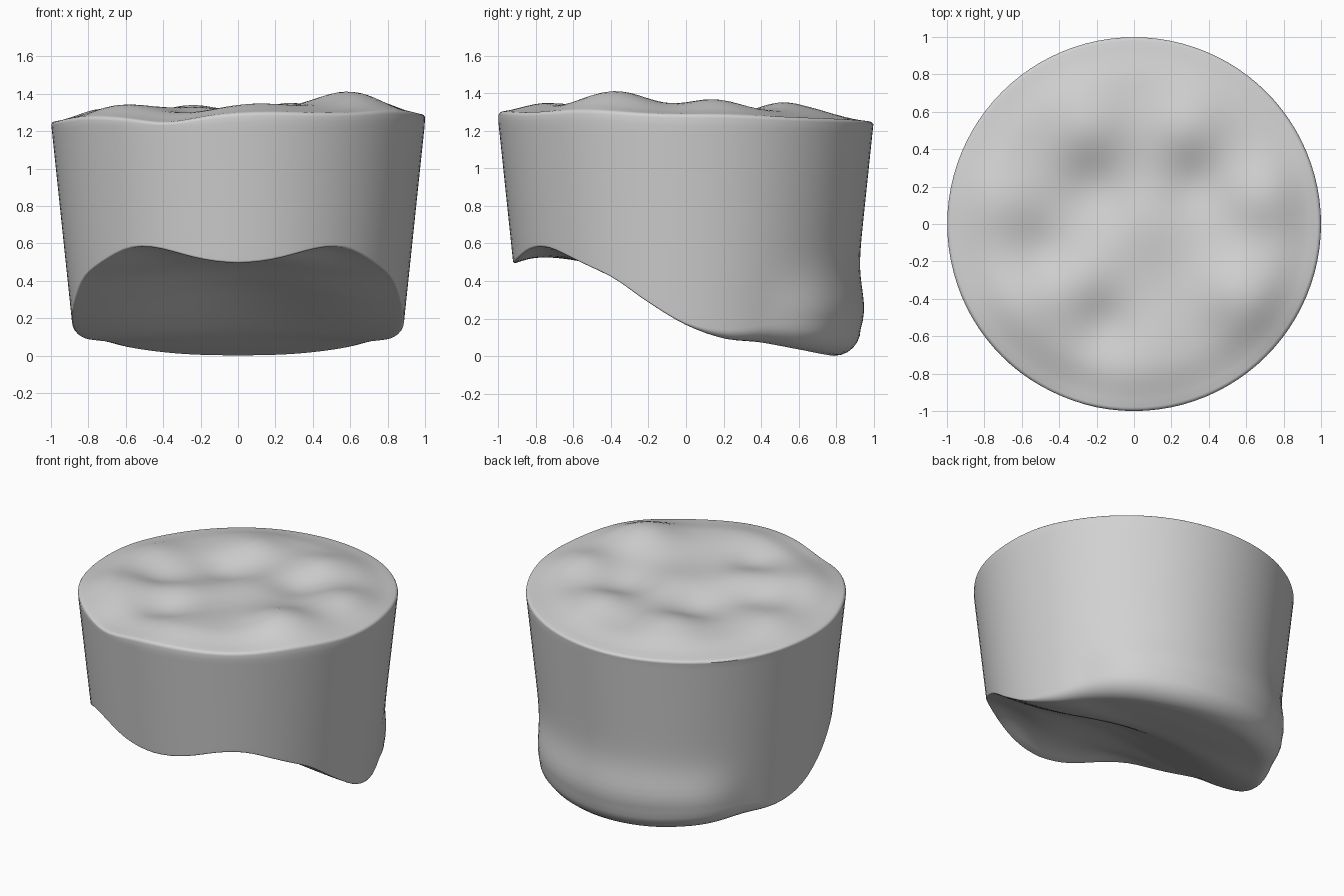
import bpy, bmesh
from math import sin, cos, pi, exp, hypot

if "Cube" in bpy.data.objects:
    bpy.data.objects.remove(bpy.data.objects["Cube"])

SIDES = 96

# Soft mounds and hollows of the upper face: x, y, height, spread
BUMPS = [(.58, -.37, .095, .24), (.68, .15, .06, .2), (.28, .52, .06, .2),
         (-.25, .53, .06, .22), (-.6, -.42, .05, .25), (.08, -.72, .035, .28),
         (-.7, .12, .04, .2), (.06, .03, .03, .25), (-.25, -.28, .03, .18),
         (-.2, .18, -.05, .2), (-.48, -.15, -.035, .17), (-.15, -.55, -.04, .16),
         (.32, .2, -.035, .18), (-.38, -.92, -.03, .2)]
# Underside height from front to back: y, z
UNDER = [(-1, .47), (-.8, .52), (-.6, .5), (-.4, .42), (-.2, .28), (0, .16),
         (.2, .09), (.4, .07), (.6, .035), (.8, .0), (1, .0)]


def smooth(a, b, v):
    t = max(0, min(1, (v - a) / (b - a)))
    return t * t * (3 - 2 * t)


def top_z(x, y):
    z = 1.297 + .02 * x - .02 * y - .03 * smooth(.75, 1, hypot(x, y))
    return z + sum(h * exp(-((x - u) ** 2 + (y - v) ** 2) / (s * s)) for u, v, h, s in BUMPS)


def catmull(y):
    i = max(0, min(len(UNDER) - 2, int((y + 1) / .2)))
    p = [UNDER[max(0, min(len(UNDER) - 1, i + k))][1] for k in (-1, 0, 1, 2)]
    t = (y - UNDER[i][0]) / .2
    return .5 * (2 * p[1] + (p[2] - p[0]) * t + (2 * p[0] - 5 * p[1] + 4 * p[2] - p[3]) * t ** 2
                 + (3 * p[1] - p[0] - 3 * p[2] + p[3]) * t ** 3)


def under_z(x, y):
    arches = .06 * exp(-((abs(x) - .5) / .27) ** 2) * smooth(-.45, -.75, y) * smooth(.5, .8, hypot(x, y))
    hollow = .13 * exp(-(x / .5) ** 2 - ((y + .08) / .33) ** 2)
    return max(0, catmull(y)) + arches + hollow


def wall_r(a, z):
    bulge = .055 * smooth(.45, .8, sin(a)) * exp(-((z - .22) / .19) ** 2)
    return 1 - .105 * max(0, 1.25 - z) + bulge


def section(a):
    """Points from the middle of the top, down the wall, to the middle of the underside."""
    c, s = cos(a), sin(a)
    pts = []
    for k in range(1, 25):                                   # upper face
        r = .98 * k / 24
        pts.append((r * c, r * s, top_z(r * c, r * s)))
    for k in range(1, 4):                                    # rounded upper rim
        t = k / 4 * pi / 2
        w = .98 + .02 * sin(t)
        pts.append((w * c, w * s, top_z(w * c, w * s) - .02 * (1 - cos(t))))
    edge = .012 + .13 * smooth(-.1, .9, s)                   # lower edge rounding
    r = wall_r(a, .25 if s > 0 else .4)
    for _ in range(4):
        base = under_z((r - edge) * c, (r - edge) * s) + edge
        r = wall_r(a, base)
    rim = top_z(c, s) - .02
    for k in range(25):                                      # tapered wall
        z = rim + (base - rim) * k / 24
        w = wall_r(a, z)
        pts.append((w * c, w * s, z))
    for k in range(1, 7):                                    # rounded lower edge
        t = k / 6 * pi / 2
        w = r - edge + edge * cos(t)
        pts.append((w * c, w * s, base - edge * sin(t)))
    for k in range(23, 0, -1):                               # underside
        w = (r - edge) * k / 24
        pts.append((w * c, w * s, under_z(w * c, w * s)))
    return pts


# Closed body skinned around the centre
bm = bmesh.new()
cols = [[bm.verts.new(p) for p in section(2 * pi * i / SIDES)] for i in range(SIDES)]
top = bm.verts.new((0, 0, top_z(0, 0)))
bottom = bm.verts.new((0, 0, under_z(0, 0)))
for i, col in enumerate(cols):
    nxt = cols[(i + 1) % SIDES]
    bm.faces.new((top, col[0], nxt[0]))
    bm.faces.new((bottom, nxt[-1], col[-1]))
    for j in range(len(col) - 1):
        bm.faces.new((col[j], col[j + 1], nxt[j + 1], nxt[j]))
bmesh.ops.recalc_face_normals(bm, faces=bm.faces)
mesh = bpy.data.meshes.new("carved_drum")
bm.to_mesh(mesh)
bm.free()
body = bpy.data.objects.new("carved_drum", mesh)
bpy.context.collection.objects.link(body)

# Plain grey material
grey = bpy.data.materials.new("light_grey")
grey.use_nodes = True
color = (.64, .64, .64, 1)
grey.diffuse_color = color
grey.node_tree.nodes["Principled BSDF"].inputs["Base Color"].default_value = color
mesh.materials.append(grey)

bpy.context.view_layer.objects.active = body
body.select_set(True)
bpy.ops.object.shade_smooth_by_angle(angle=pi / 4)
